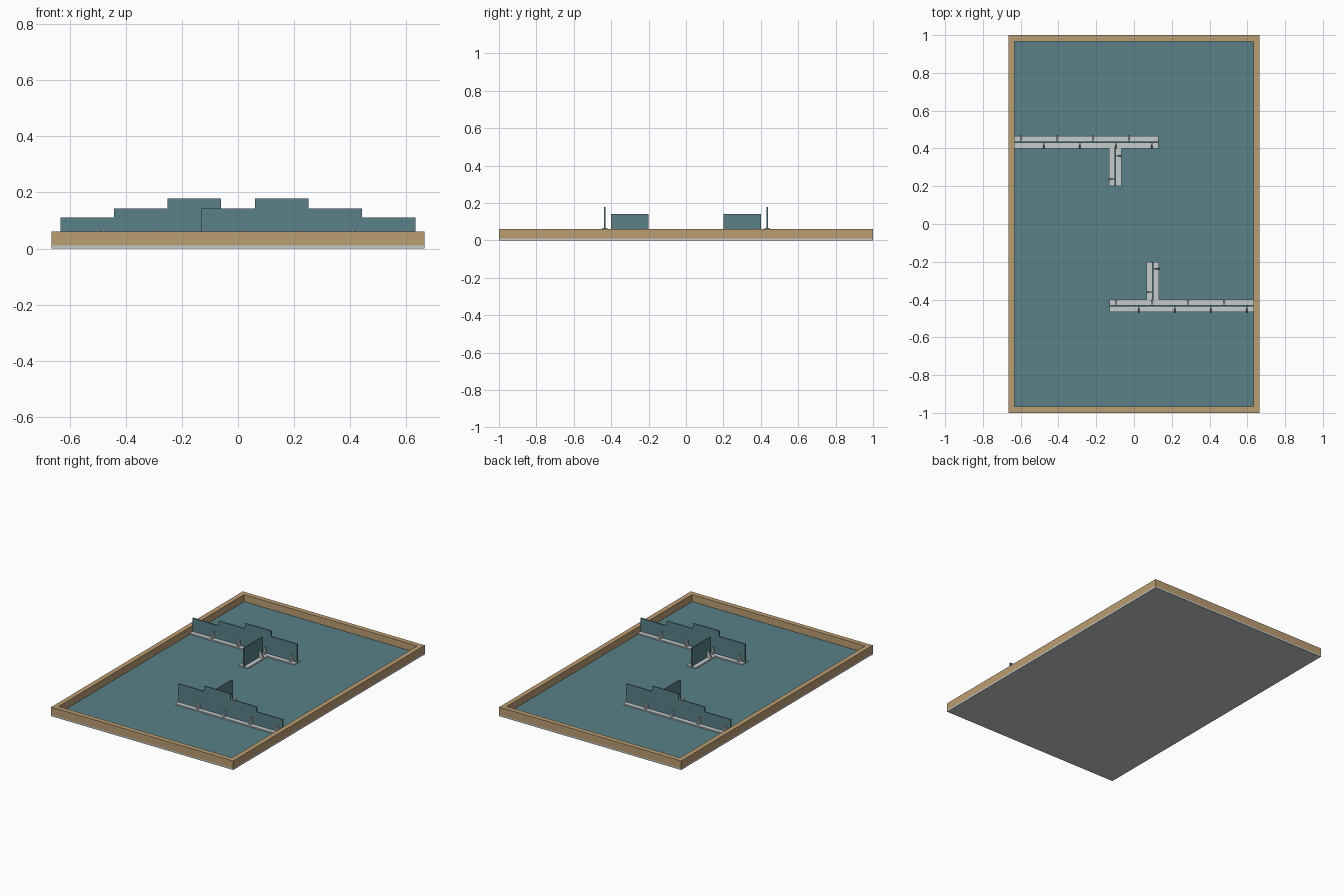
import bpy
import bmesh
from mathutils import Matrix, Vector

cube = bpy.data.objects.get("Cube")
if cube:
    bpy.data.objects.remove(cube, do_unlink=True)


def material(name, rgb):
    mat = bpy.data.materials.new(name)
    mat.use_nodes = True
    mat.diffuse_color = (*rgb, 1)
    mat.node_tree.nodes["Principled BSDF"].inputs["Base Color"].default_value = (*rgb, 1)
    return mat


TEAL = material("slate teal", (0.10, 0.22, 0.25))
WOOD = material("light wood", (0.50, 0.34, 0.17))
GREY = material("light grey", (0.56, 0.60, 0.60))

BASE = 0.01      # top of the base board
FLOOR = 0.014    # top of the coloured sheet
RAIL = 0.06      # top of the wooden frame
STRIP = 0.022    # top of the foot strips


def finish(name, bm, mat, turn=0.0):
    bmesh.ops.recalc_face_normals(bm, faces=bm.faces)
    bm.transform(Matrix.Rotation(turn, 4, "Z"))
    mesh = bpy.data.meshes.new(name)
    bm.to_mesh(mesh)
    bm.free()
    mesh.materials.append(mat)
    obj = bpy.data.objects.new(name, mesh)
    bpy.context.collection.objects.link(obj)


def add_box(bm, low, high):
    low, high = Vector(low), Vector(high)
    size = Matrix.Diagonal((*(high - low), 1))
    bmesh.ops.create_cube(bm, size=1, matrix=Matrix.Translation((low + high) / 2) @ size)


def add_prism(bm, points, depth):
    face = bm.faces.new([bm.verts.new(p) for p in points])
    new = bmesh.ops.extrude_face_region(bm, geom=[face])["geom"]
    bmesh.ops.translate(bm, vec=depth, verts=[v for v in new if isinstance(v, bmesh.types.BMVert)])


def box(name, low, high, mat, turn=0.0):
    bm = bmesh.new()
    add_box(bm, low, high)
    finish(name, bm, mat, turn)


def add_gusset(bm, pos, out):
    """Thin upright triangle bracing a panel, reaching outwards along out."""
    pos, out = Vector(pos), Vector(out)
    side = Vector((-out.y, out.x, 0)).normalized() * 0.008
    up = Vector((0, 0, 0.066 - STRIP))
    start = pos - side / 2
    tip = out * 0.03
    add_prism(bm, [start, start + tip, start + tip * 0.35 + up, start + up], side)


# Base board, floor sheet and frame
box("base_board", (-0.665, -1, 0), (0.665, 1, BASE), GREY)
box("floor_sheet", (-0.633, -0.967, BASE), (0.633, 0.967, FLOOR), TEAL)
for side, name in ((-1, "right"), (1, "left")):
    x0, x1 = sorted((side * 0.633, side * 0.665))
    box(name + "_rail", (x0, -1, BASE), (x1, 1, RAIL), WOOD)
for side, name in ((-1, "front"), (1, "back")):
    y0, y1 = sorted((side * 0.967, side))
    box(name + "_rail", (-0.633, y0, BASE), (0.633, y1, RAIL), WOOD)

# Each wall group is the same, turned half way round for the front one
WALL_Y, LEG_X, LEFT, STEP = 0.434, -0.1, -0.633, 0.191
HEIGHTS = (0.11, 0.142, 0.178, 0.142)
THIN = 0.004
for turn, name in ((0.0, "back"), (3.14159265, "front")):
    # Stepped long panel
    end = LEFT + STEP * len(HEIGHTS)
    outline = [(LEFT, WALL_Y - THIN, FLOOR)]
    for i, top in enumerate(HEIGHTS):
        outline += [(LEFT + STEP * (i + k), WALL_Y - THIN, top) for k in (0, 1)]
    outline.append((end, WALL_Y - THIN, FLOOR))
    bm = bmesh.new()
    add_prism(bm, outline, (0, 2 * THIN, 0))
    finish(name + "_wall_panel", bm, TEAL, turn)

    # Short cross panel
    box(name + "_cross_panel", (LEG_X - THIN, 0.2, FLOOR), (LEG_X + THIN, 0.4, 0.142), TEAL, turn)

    # Foot strips on both sides of each panel
    bm = bmesh.new()
    for s in (-1, 1):
        a, b = sorted((WALL_Y + s * THIN, WALL_Y + s * 0.033))
        add_box(bm, (LEFT, a, FLOOR), (end, b, STRIP))
        a, b = sorted((LEG_X + s * THIN, LEG_X + s * 0.033))
        add_box(bm, (a, 0.2, FLOOR), (b, 0.4, STRIP))
    finish(name + "_foot_strips", bm, GREY, turn)

    # Gussets, staggered from one side to the other
    bm = bmesh.new()
    for i in range(len(HEIGHTS)):
        x = LEFT + STEP * i
        add_gusset(bm, (x + 0.035, WALL_Y + THIN, STRIP), (0, 1, 0))
        add_gusset(bm, (x + 0.155, WALL_Y - THIN, STRIP), (0, -1, 0))
    add_gusset(bm, (LEG_X - THIN, 0.238, STRIP), (-1, 0, 0))
    add_gusset(bm, (LEG_X + THIN, 0.362, STRIP), (1, 0, 0))
    finish(name + "_gussets", bm, GREY, turn)
